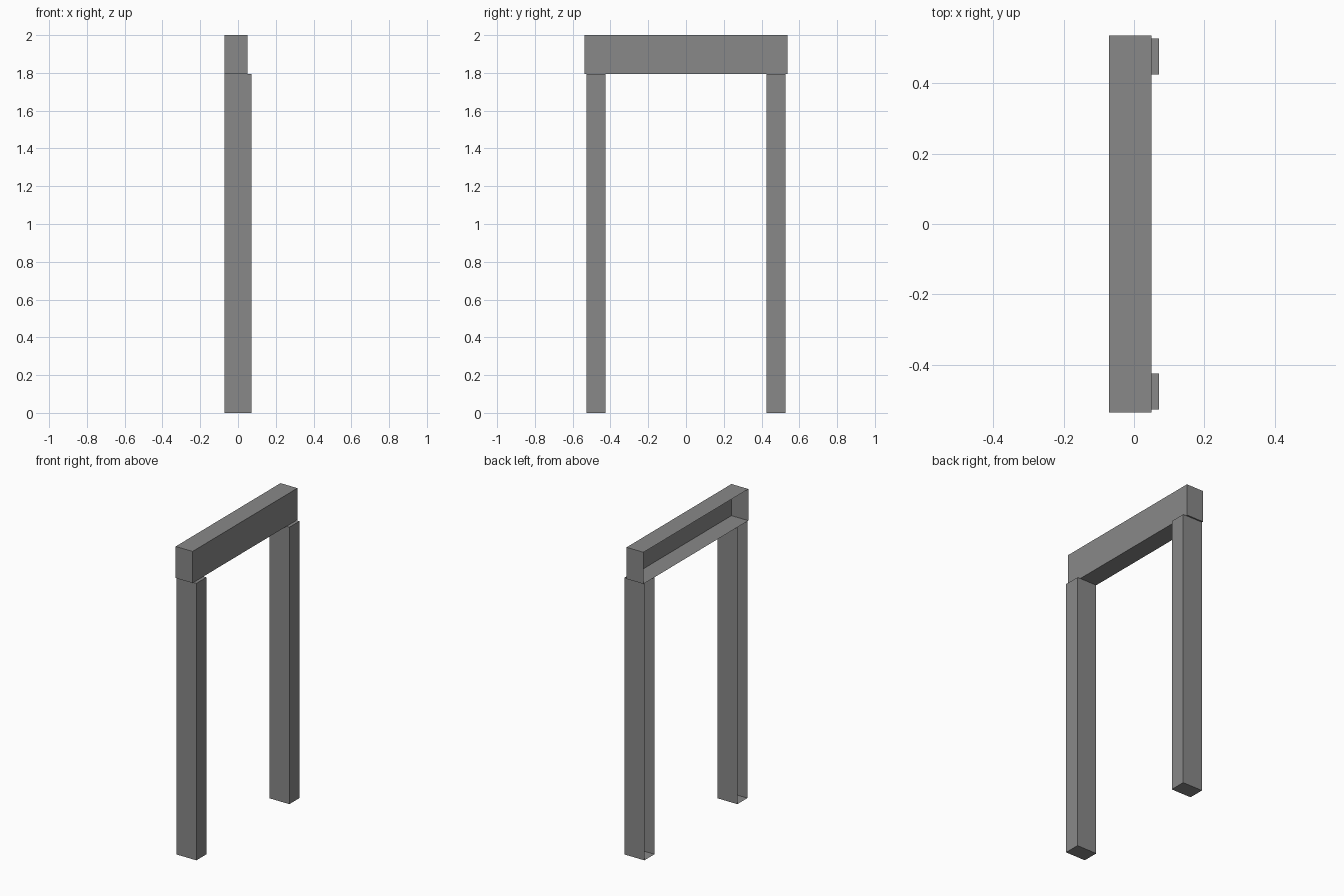
import bpy
import bmesh
from mathutils import Vector

cube = bpy.data.objects.get("Cube")
if cube:
    bpy.data.objects.remove(cube, do_unlink=True)

grey = bpy.data.materials.new("plain grey")
grey.use_nodes = True
colour = (0.25, 0.25, 0.25, 1)
grey.diffuse_color = colour
grey.node_tree.nodes["Principled BSDF"].inputs["Base Color"].default_value = colour


def open_box(name, low, high):
    """Box shell left open on its -x side, where it meets the wall."""
    low, high = Vector(low), Vector(high)
    bm = bmesh.new()
    bmesh.ops.create_cube(bm, size=1)
    bmesh.ops.scale(bm, vec=high - low, verts=bm.verts)
    bmesh.ops.translate(bm, vec=(low + high) / 2, verts=bm.verts)
    wall_side = [f for f in bm.faces if f.normal.x < -0.9]
    bmesh.ops.delete(bm, geom=wall_side, context="FACES_ONLY")
    mesh = bpy.data.meshes.new(name)
    bm.to_mesh(mesh)
    bm.free()
    mesh.materials.append(grey)
    obj = bpy.data.objects.new(name, mesh)
    bpy.context.collection.objects.link(obj)
    return obj


BACK, BEAM_BASE = -0.071, 1.795

# Top beam
open_box("top_beam", (BACK, -0.537, BEAM_BASE), (0.05, 0.537, 2))

# Upright posts, slightly deeper than the beam
for name, inner, outer in (("front_post", -0.528, -0.425), ("back_post", 0.425, 0.528)):
    open_box(name, (BACK, inner, 0), (0.071, outer, BEAM_BASE))
